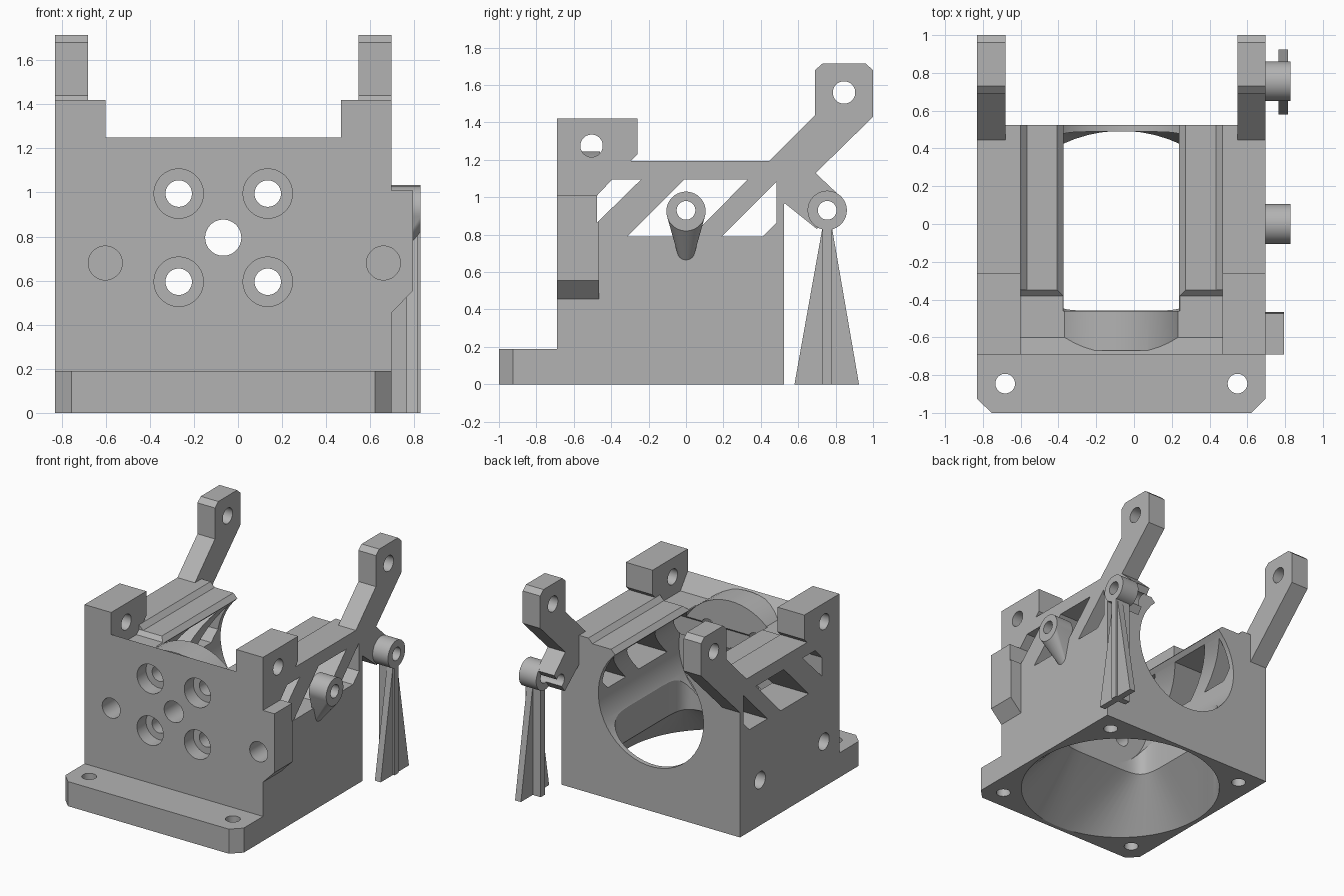
import bpy, bmesh, math
from mathutils import Vector

if "Cube" in bpy.data.objects:
    bpy.data.objects.remove(bpy.data.objects["Cube"])

grey = bpy.data.materials.new("matte grey")
grey.use_nodes = True
grey.diffuse_color = (0.45, 0.45, 0.45, 1)
grey.node_tree.nodes["Principled BSDF"].inputs["Base Color"].default_value = (0.45, 0.45, 0.45, 1)

CX, L, R = -0.067, -0.83, 0.697      # mid plane and outer sides
FRONT, BACK = -0.69, 0.525
AXIS_Z, BORE = 0.795, 0.45


def place(axis, p, d):
    """Put a 2D point at depth d along an axis."""
    return {"x": (d, *p), "y": (p[0], d, p[1]), "z": (*p, d)}[axis]


def finish(bm, name):
    bmesh.ops.recalc_face_normals(bm, faces=bm.faces)
    mesh = bpy.data.meshes.new(name)
    bm.to_mesh(mesh)
    bm.free()
    mesh.materials.append(grey)
    ob = bpy.data.objects.new(name, mesh)
    bpy.context.collection.objects.link(ob)
    return ob


def loft(name, axis, rings):
    """Join (depth, points) rings into a closed solid."""
    bm = bmesh.new()
    loops = [[bm.verts.new(place(axis, p, d)) for p in pts] for d, pts in rings]
    for a, b in zip(loops, loops[1:]):
        for i in range(len(a)):
            j = (i + 1) % len(a)
            bm.faces.new((a[i], a[j], b[j], b[i]))
    bm.faces.new(loops[0])
    bm.faces.new(loops[-1])
    return finish(bm, name)


def prism(name, axis, pts, a, b):
    return loft(name, axis, [(a, pts), (b, pts)])


def rect(a, b, c, d):
    return [(a, c), (b, c), (b, d), (a, d)]


def box(name, x0, x1, y0, y1, z0, z1):
    return prism(name, "z", rect(x0, x1, y0, y1), z0, z1)


def ring(cx, cy, rx, ry=None, power=2, n=48):
    """Circle, or a squared-off ellipse for a higher power."""
    def s(v):
        return math.copysign(abs(v) ** (2 / power), v)
    return [(cx + rx * s(math.cos(t)), cy + (ry or rx) * s(math.sin(t)))
            for t in (2 * math.pi * (i + 0.5) / n for i in range(n))]


def rod(axis, u, v, r, a, b, name="rod"):
    return prism(name, axis, ring(u, v, r), a, b)


def combine(target, tool, operation):
    mod = target.modifiers.new("join", "BOOLEAN")
    mod.operation, mod.solver, mod.object = operation, "EXACT", tool
    graph = bpy.context.evaluated_depsgraph_get()
    mesh = bpy.data.meshes.new_from_object(target.evaluated_get(graph))
    target.modifiers.clear()
    target.data = mesh
    bpy.data.objects.remove(tool)


def add(tool):
    combine(body, tool, "UNION")


def cut(tool, target=None):
    combine(target or body, tool, "DIFFERENCE")


# Main block and the flange with cut front corners
body = box("duct_body", L, R, FRONT, BACK, 0, 1.195)
c = 0.075
add(prism("flange", "z", [(L, -0.5), (L, -1 + c), (L + c, -1), (R - c, -1),
                          (R, -1 + c), (R, -0.5)], 0, 0.19))

# Front wall between the towers, with a sloped pocket behind it
add(box("front_wall", -0.62, 0.49, FRONT, -0.38, 1, 1.25))
cut(prism("pocket", "x", [(-0.60, 1.13), (-0.69, 1.25), (-0.69, 1.5), (-0.35, 1.5),
                          (-0.35, 1.16), (-0.38, 1.13)], CX - 0.535, CX + 0.535))

# Towers, arms and their pin holes
tower = [(FRONT, 1), (FRONT, 1.42), (-0.26, 1.42), (-0.26, 1.23), (-0.30, 1.19), (-0.30, 1)]
arm = [(0.44, 1.19), (0.69, 1.44), (0.69, 1.68), (0.73, 1.715), (0.96, 1.715),
       (1.0, 1.68), (1.0, 1.43), (0.52, 0.96), (0.49, 0.96), (0.44, 1.1)]
for x0, x1, x2, x3 in ((L, CX - 0.535, L, L + 0.15), (CX + 0.535, R, R - 0.15, R)):
    add(prism("tower", "x", tower, x0, x1))
    add(prism("arm", "x", arm, x2, x3))
cut(rod("x", -0.505, 1.275, 0.06, -1, 1))
cut(rod("x", 0.845, 1.56, 0.06, -1, 1))

# Strut on the left arm and the ledge beside the front wall
add(prism("strut", "x", [(0.50, 0.99), (0.66, 1.16), (0.83, 1.0), (0.70, 0.83)], R - 0.15, R))
add(prism("side_ledge", "y", [(0.6, 0.455), (R, 0.455), (0.795, 0.555), (0.795, 1.01), (0.6, 1.01)],
          FRONT, -0.465))

# Round bore, open at the top between two recessed rails
cut(rod("y", CX, AXIS_Z, BORE, -0.46, 0.7))


def mirrored(half):
    return [(CX - u, z) for u, z in half] + [(CX + u, z) for u, z in reversed(half)]


cut(prism("groove", "y", mirrored([(0.535, 1.4), (0.535, 1.195), (0.50, 1.16)]), -0.35, 0.7))
cut(prism("slot", "y", mirrored([(0.34, 1.4), (0.34, 1.16), (0.30, 1.12), (0.30, 0.8)]), -0.46, 0.7))
add(rod("y", CX, AXIS_Z, BORE, -0.67, -0.46))
cut(prism("wall_trim", "x", [(-0.70, 1.25), (-0.70, 1.4), (-0.4, 1.4), (-0.4, 1.25)], -0.59, 0.45))

# Air duct from the round fan opening into the bore
throat = ring(CX, 0.015, 0.40, 0.474, 7, 64)
rings = [(-0.02, ring(CX, -0.237, 0.73, n=64)), (0.0, ring(CX, -0.237, 0.73, n=64)),
         (0.33, throat), (0.6, throat)]
cut(loft("duct", "z", rings))

# Truss windows through both side walls
for pts in ([(-0.475, 1.01), (-0.395, 1.095), (-0.24, 1.095), (-0.475, 0.865)],
            [(-0.315, 0.79), (-0.01, 1.095), (0.33, 1.095), (0.03, 0.79)],
            [(0.19, 0.79), (0.485, 1.085), (0.485, 0.865), (0.41, 0.79)]):
    cut(prism("window", "x", pts, -1, 1))

# Fan screw holes, front bolt holes and side holes
for sx in (-0.615, 0.615):
    for y in (-0.845, 0.385):
        cut(rod("z", CX + sx, y, 0.052, -0.1, 0.3))
for sx in (-0.202, 0.202):
    for sz in (-0.2, 0.2):
        cut(rod("y", CX + sx, AXIS_Z + sz, 0.112, -0.8, -0.58))
        cut(rod("y", CX + sx, AXIS_Z + sz, 0.06, -0.8, -0.3))
cut(rod("y", CX, AXIS_Z, 0.082, -0.8, -0.3))
for x in (-0.602, 0.66):
    cut(rod("y", x, 0.68, 0.077, -0.8, -0.48))
for y in (-0.50, 0.28):
    cut(rod("x", y, 0.35, 0.065, -0.9, -0.62))

# Pivot tube with a tapered support on the left wall
bm = bmesh.new()
for d, pts in ((0.68, ring(0, 0.925, 0.105)), (0.828, ring(0, 0.925, 0.105)),
               (0.68, ring(0, 0.685, 0.04))):
    for p in pts:
        bm.verts.new(place("x", p, d))
hull = bmesh.ops.convex_hull(bm, input=bm.verts)
bmesh.ops.delete(bm, geom=list({g for g in hull["geom_interior"] if isinstance(g, bmesh.types.BMVert)}),
                 context="VERTS")
pivot = finish(bm, "pivot_tube")

# Rear tube on its standing fin
rear = rod("x", 0.755, 0.93, 0.105, 0.68, 0.828, "rear_tube")
for tube, y in ((pivot, 0.0), (rear, 0.755)):
    for target in (tube, body):
        cut(rod("x", y, 0.93, 0.05, 0.4, 1), target)
fin = prism("support_fin", "x", [(0.58, 0), (0.925, 0), (0.78, 0.84), (0.73, 0.84)], 0.765, 0.815)
rib = box("support_rib", R, 0.828, 0.73, 0.78, 0, 0.84)

# Smooth the round surfaces and keep the edges crisp
bpy.ops.object.select_all(action="DESELECT")
for ob in (body, pivot, rear, fin, rib):
    ob.select_set(True)
bpy.context.view_layer.objects.active = body
bpy.ops.object.shade_smooth_by_angle(angle=math.radians(25))
